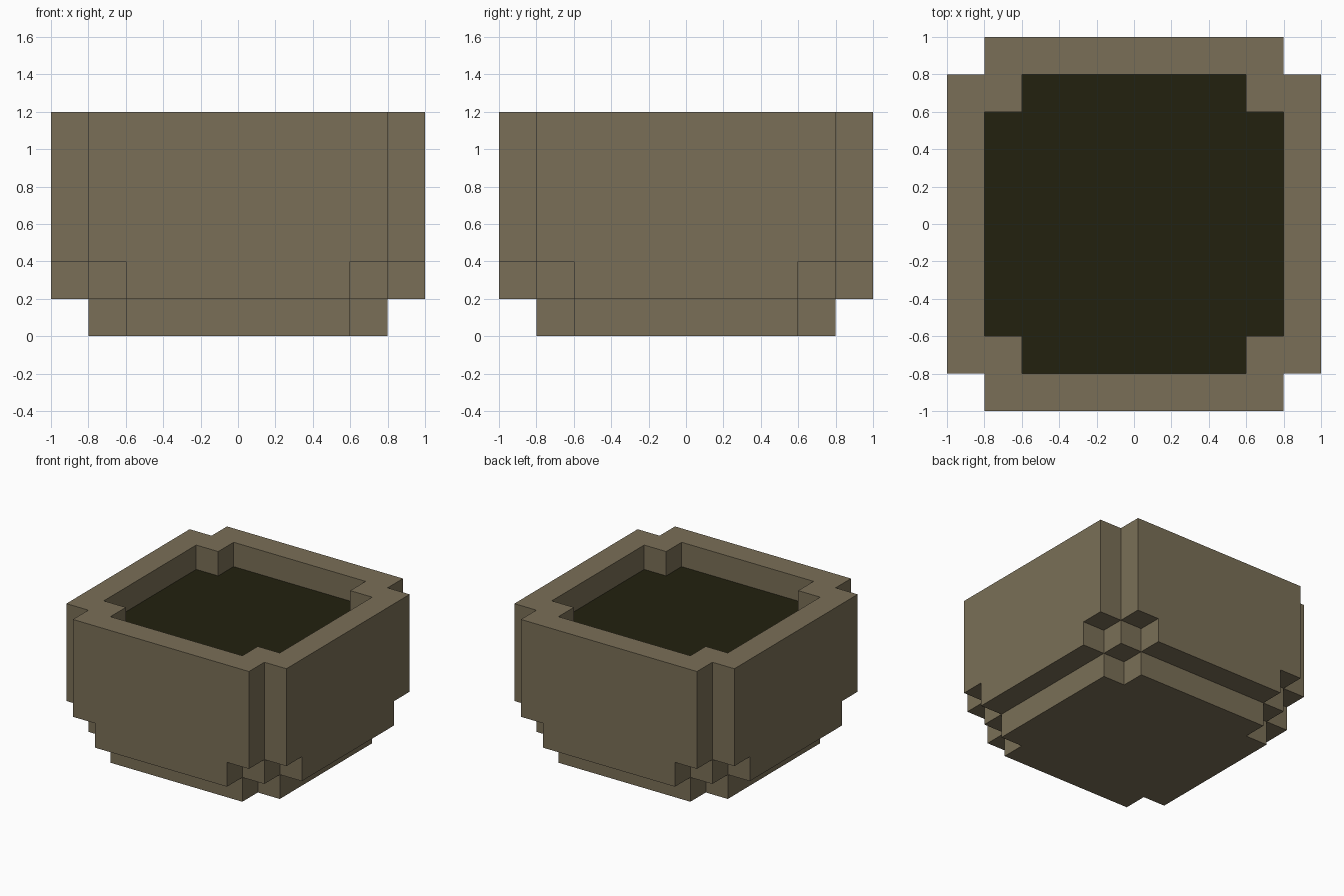
import bpy
import bmesh
from itertools import product
from mathutils import Vector

if "Cube" in bpy.data.objects:
    bpy.data.objects.remove(bpy.data.objects["Cube"], do_unlink=True)

UNIT = 0.2  # edge length of one block


def make_material(name, color):
    mat = bpy.data.materials.new(name)
    mat.use_nodes = True
    mat.diffuse_color = color
    mat.node_tree.nodes["Principled BSDF"].inputs["Base Color"].default_value = color
    return mat


def in_boxes(cell, boxes):
    """Boxes are (half width, half depth, bottom, top), counted in blocks."""
    x, y, z = (c + 0.5 for c in cell)
    return any(abs(x) < w and abs(y) < d and lo < z < hi for w, d, lo, hi in boxes)


def both_ways(w, d, lo, hi):
    """A box and the same box turned a quarter turn."""
    return [(w, d, lo, hi), (d, w, lo, hi)]


def block_object(name, solid, hollow, mat):
    """Skin of the united solid boxes with the hollow boxes taken out."""
    def filled(cell):
        return in_boxes(cell, solid) and not in_boxes(cell, hollow)

    bm = bmesh.new()
    span = range(-5, 5)
    for cell in product(span, span, range(6)):
        if not filled(cell):
            continue
        for axis, side in product(range(3), (0, 1)):
            beside = list(cell)
            beside[axis] += 1 if side else -1
            if filled(beside):
                continue
            corners = []
            for u, v in ((0, 0), (1, 0), (1, 1), (0, 1)):
                p = Vector(cell)
                p[axis] += side
                p[(axis + 1) % 3] += u
                p[(axis + 2) % 3] += v
                corners.append(bm.verts.new(p * UNIT))
            bm.faces.new(corners if side else corners[::-1])
    bmesh.ops.remove_doubles(bm, verts=bm.verts[:], dist=UNIT / 100)

    # Merge flat areas, keeping the rim split in two halves
    rim = max(v.co.z for v in bm.verts)
    for e in bm.edges:
        e.seam = all(abs(v.co.x) < 0.01 and v.co.z > rim - 0.01 for v in e.verts)
    bmesh.ops.dissolve_limit(bm, angle_limit=0.02, verts=bm.verts[:],
                             edges=bm.edges[:], delimit={'SEAM'})

    mesh = bpy.data.meshes.new(name)
    bm.to_mesh(mesh)
    bm.free()
    mesh.materials.append(mat)
    obj = bpy.data.objects.new(name, mesh)
    bpy.context.collection.objects.link(obj)
    return obj


clay = make_material("clay_brown", (0.195, 0.159, 0.095, 1))
earth = make_material("dark_soil", (0.016, 0.015, 0.0045, 1))

# Pot: stepped foot, notched belly and tall walls, with an open cavity
foot = both_ways(4, 3, 0, 1)
belly = both_ways(5, 3, 1, 2) + [(4, 4, 1, 6)]
walls = both_ways(5, 4, 2, 6)
cavity = both_ways(4, 3, 4, 6)
block_object("pot", foot + belly + walls, cavity, clay)

# Soil filling the cavity to one block below the rim
block_object("soil", both_ways(4, 3, 4, 5), [], earth)
